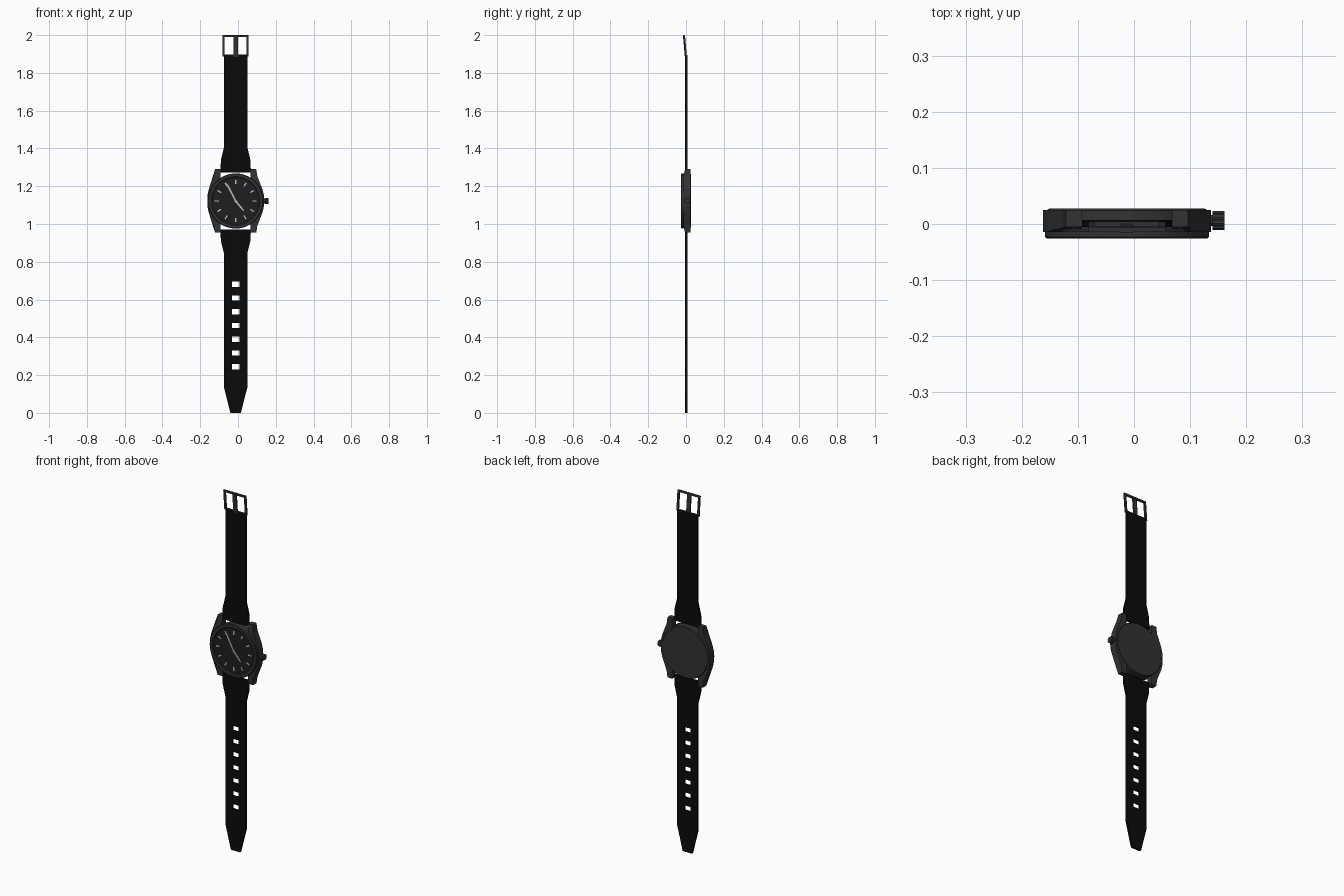
import bpy, bmesh, math
from mathutils import Matrix, Vector

if "Cube" in bpy.data.objects:
    bpy.data.objects.remove(bpy.data.objects["Cube"])

CX, CZ = -0.0125, 1.122   # watch centre


def mat(name, v):
    m = bpy.data.materials.new(name)
    m.diffuse_color = (v, v, v, 1)
    m.use_nodes = True
    m.node_tree.nodes["Principled BSDF"].inputs["Base Color"].default_value = m.diffuse_color
    return m


METAL, DIAL = mat("dark_metal", 0.032), mat("dial_black", 0.013)
LEATHER, LIGHT = mat("strap_black", 0.003), mat("light_grey", 0.5)


def finish(bm, name, material, smooth=False):
    bmesh.ops.recalc_face_normals(bm, faces=bm.faces)
    me = bpy.data.meshes.new(name)
    bm.to_mesh(me)
    bm.free()
    me.materials.append(material)
    ob = bpy.data.objects.new(name, me)
    bpy.context.collection.objects.link(ob)
    if smooth:
        bpy.ops.object.select_all(action='DESELECT')
        ob.select_set(True)
        bpy.context.view_layer.objects.active = ob
        bpy.ops.object.shade_smooth_by_angle(angle=math.radians(30))
    return ob


def add_box(bm, centre, size, rot=Matrix.Identity(4)):
    m = Matrix.Translation(centre) @ rot @ Matrix.Diagonal((*size, 1))
    bmesh.ops.create_cube(bm, size=1, matrix=m)


def lathe(name, profile, material, n=48):
    """Turn (radius, y) points about the watch's y axis."""
    bm = bmesh.new()
    vs = [bm.verts.new((CX + r, y, CZ)) for r, y in profile]
    es = [bm.edges.new(p) for p in zip(vs, vs[1:])]
    bmesh.ops.spin(bm, geom=vs + es, cent=(CX, 0, CZ), axis=(0, 1, 0),
                   angle=2 * math.pi, steps=n)
    bmesh.ops.remove_doubles(bm, verts=bm.verts, dist=1e-5)
    return finish(bm, name, material, True)


# Round case: dial recess, bezel, waist and back cover
lathe("case_body", [(0, -0.0155), (0.125, -0.0155), (0.125, -0.022), (0.129, -0.0255),
                    (0.143, -0.0255), (0.146, -0.023), (0.146, -0.013), (0.143, -0.011),
                    (0.143, 0.024), (0.139, 0.0275), (0, 0.0275)], METAL)
lathe("dial", [(0, -0.017), (0.1245, -0.017)], DIAL)

# Four faceted lugs with flared case flanks
outline = [(0.08, 0), (0.08, 0.168), (0.109, 0.168), (0.115, 0.13), (0.142, 0.062), (0.15, 0.028), (0.15, 0)]
bm = bmesh.new()
for sx in (-1, 1):
    for sz in (-1, 1):
        front, back = [], []
        for x, z in outline:
            yf = -0.005 if z > 0.14 else -0.014
            front.append(bm.verts.new((CX + sx * x, yf, CZ + sz * z)))
            back.append(bm.verts.new((CX + sx * x, 0.025, CZ + sz * z)))
        f = bm.faces.new(front)
        bm.faces.new(back)
        for i in range(len(outline)):
            j = (i + 1) % len(outline)
            bm.faces.new((front[i], front[j], back[j], back[i]))
        bmesh.ops.triangulate(bm, faces=[f])
finish(bm, "lugs", METAL)

# Spring bars between the lugs
bm = bmesh.new()
for s in (-1, 1):
    bmesh.ops.create_cone(bm, cap_ends=True, segments=12, radius1=0.005, radius2=0.005, depth=0.17,
                          matrix=Matrix.Translation((CX, 0.002, CZ + s * 0.157)) @ Matrix.Rotation(math.pi / 2, 4, 'Y'))
finish(bm, "spring_bars", METAL)

# Ribbed crown and its stem
bm = bmesh.new()
for n, r, x0, x1 in ((12, 0.010, 0.13, 0.142), (40, 0.017, 0.140, 0.161)):
    rings = []
    for x in (x0, x1):
        ring = []
        for i in range(n):
            a = 2 * math.pi * i / n
            k = r * (0.88 if n == 40 and i % 4 > 1 else 1)
            ring.append(bm.verts.new((x, 0.006 + k * math.cos(a), CZ + k * math.sin(a))))
        rings.append(ring)
        bm.faces.new(ring)
    for i in range(n):
        j = (i + 1) % n
        bm.faces.new((rings[0][i], rings[0][j], rings[1][j], rings[1][i]))
finish(bm, "crown", METAL)

# Hour markers
bm = bmesh.new()
for i in range(12):
    a = i * math.pi / 6
    add_box(bm, Vector((CX + 0.1 * math.sin(a), -0.018, CZ + 0.1 * math.cos(a))),
            (0.007, 0.003, 0.022), Matrix.Rotation(a, 4, 'Y'))
finish(bm, "hour_markers", LIGHT)


# Hands: tapered pointers
def hand(name, dx, dz, w, y):
    d = Vector((dx, 0, dz))
    s = Vector((dz, 0, -dx)).normalized() * w
    o = Vector((CX, y, CZ))
    b = bmesh.new()
    f = b.faces.new([b.verts.new(p) for p in (o - d * 0.1 - s, o + d * 0.8 - s, o + d, o + d * 0.8 + s, o - d * 0.1 + s)])
    g = bmesh.ops.extrude_face_region(b, geom=[f])
    bmesh.ops.translate(b, vec=(0, 0.0015, 0), verts=[v for v in g["geom"] if isinstance(v, bmesh.types.BMVert)])
    finish(b, name, LIGHT)


hand("minute_hand", -0.05, 0.098, 0.0045, -0.0215)
hand("hour_hand", 0.046, -0.056, 0.0045, -0.0195)
lathe("hand_hub", [(0, -0.023), (0.007, -0.023), (0.007, -0.017)], LIGHT, 16)


# Straps: three columns of faces per row, skipping the middle one at holes
def strap(name, rows, holes=()):
    bm = bmesh.new()
    zs = sorted(rows + [(z + d, 0.062) for z in holes for d in (-0.014, 0.014)])
    grid = [[bm.verts.new((CX + x, 0.001, z)) for x in (-w, -0.02, 0.02, w)] for z, w in zs]
    for k in range(len(grid) - 1):
        mid = (zs[k][0] + zs[k + 1][0]) / 2
        for c in range(3):
            if c == 1 and any(abs(mid - h) < 0.005 for h in holes):
                continue
            bm.faces.new((grid[k][c], grid[k][c + 1], grid[k + 1][c + 1], grid[k + 1][c]))
    bmesh.ops.delete(bm, geom=[v for v in bm.verts if not v.link_faces], context='VERTS')
    ob = finish(bm, name, LEATHER)
    m = ob.modifiers.new("thickness", 'SOLIDIFY')
    m.thickness, m.offset = 0.012, 0


strap("upper_strap", [(1.273, 0.081), (1.34, 0.078), (1.405, 0.062), (1.895, 0.062)])
strap("lower_strap", [(0.0, 0.028), (0.135, 0.062), (0.845, 0.062), (0.91, 0.078), (0.971, 0.081)],
      [0.244 + 0.0728 * i for i in range(7)])

# Buckle: tilted frame with centre tongue
bm = bmesh.new()
tilt = Matrix.Translation((CX, 0.0, 1.888)) @ Matrix.Rotation(math.radians(5), 4, 'X')
for s in (-1, 1):
    add_box(bm, (s * 0.0635, 0, 0.056), (0.011, 0.009, 0.112))
add_box(bm, (0, 0, 0.107), (0.138, 0.009, 0.010))
add_box(bm, (0, 0, 0.004), (0.138, 0.009, 0.009))
add_box(bm, (0, -0.003, 0.054), (0.024, 0.007, 0.112))
bmesh.ops.transform(bm, matrix=tilt, verts=bm.verts)
finish(bm, "buckle", METAL)
